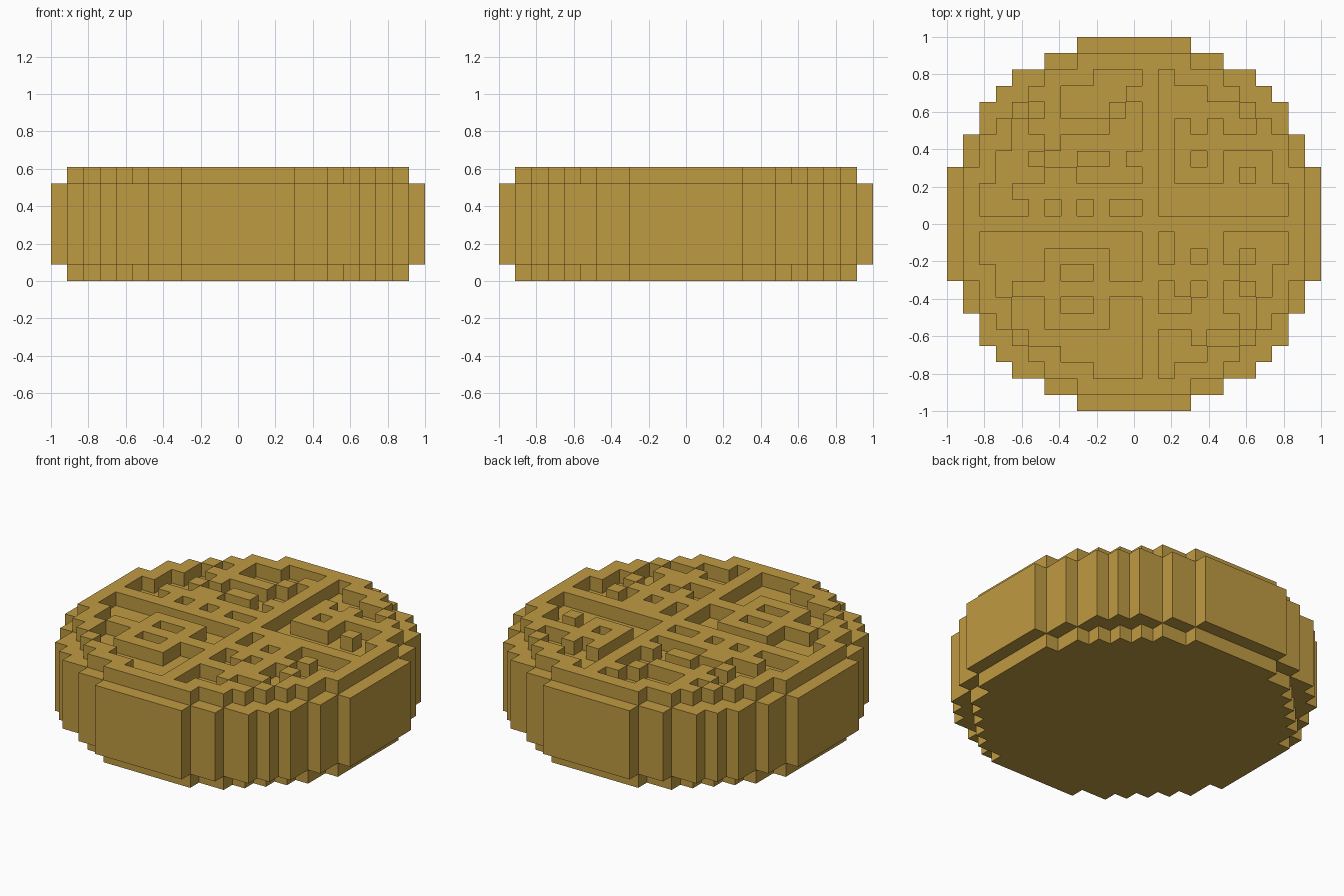
import bpy, bmesh

if "Cube" in bpy.data.objects:
    bpy.data.objects.remove(bpy.data.objects["Cube"])

N, H = 23, 7            # blocks across and blocks tall
U = 2 / N               # block size

# Recessed cells (#) of the top layer, rows back to front, columns 2..20
RECESS = {
    2:  ".......###.#.......",
    3:  ".....####..###.....",
    4:  "...#.###.#.#####...",
    5:  "..#.....##.#.#.##..",
    6:  "..##.######"[:10] + ".#.......",
    7:  ".##.##..#..#.#.###.",
    8:  ".###..####.#...#.#.",
    9:  "##.........########",
    10: "###.#.#.##.########",
    12: "##########.#...####",
    13: "####....##.#.#.#.##",
    14: ".###.##.##......##.",
    15: ".#.........#.#.#.#.",
    16: "..##.##.##.##..##..",
    17: "..##....##......#..",
    18: "...#######.##.##...",
    19: ".....#####.###.....",
    20: ".......###.#.......",
}


def disc(radius):
    c = N // 2
    return {(i, j) for i in range(N) for j in range(N)
            if (i - c) ** 2 + (j - c) ** 2 <= radius ** 2}


carved = {(c + 2, r) for r, s in RECESS.items() for c, ch in enumerate(s) if ch == "#"}
layers = [disc(10.5)] + [disc(11.5)] * 5 + [disc(10.5) - carved]
solid = {(i, N - 1 - j, k) for k, cells in enumerate(layers) for i, j in cells}

gold = bpy.data.materials.new("golden crust")
gold.diffuse_color = (0.52, 0.325, 0.054, 1)
gold.use_nodes = True
gold.node_tree.nodes["Principled BSDF"].inputs["Base Color"].default_value = gold.diffuse_color


def build(name, k0, k1):
    """Make the outer skin of block layers k0..k1-1, skipping hidden faces."""
    bm = bmesh.new()
    for cell in sorted(solid):
        if not k0 <= cell[2] < k1:
            continue
        for axis in range(3):
            a, b = (axis + 1) % 3, (axis + 2) % 3
            for side in (0, 1):
                near = list(cell)
                near[axis] += 2 * side - 1
                if tuple(near) in solid:
                    continue
                ring = []
                for da, db in ((0, 0), (1, 0), (1, 1), (0, 1)):
                    p = list(cell)
                    p[axis] += side
                    p[a] += da
                    p[b] += db
                    ring.append(bm.verts.new((p[0] * U - 1, p[1] * U - 1, p[2] * U)))
                bm.faces.new(ring if side else ring[::-1])
    bmesh.ops.remove_doubles(bm, verts=bm.verts, dist=0.001)
    bmesh.ops.dissolve_limit(bm, angle_limit=0.02, verts=bm.verts, edges=bm.edges)
    me = bpy.data.meshes.new(name)
    bm.to_mesh(me)
    bm.free()
    me.materials.append(gold)
    ob = bpy.data.objects.new(name, me)
    bpy.context.collection.objects.link(ob)


build("base_layer", 0, 1)       # narrower foot
build("round_body", 1, H - 1)   # wide middle and recess floors
build("top_relief", H - 1, H)   # rim and raised pattern
